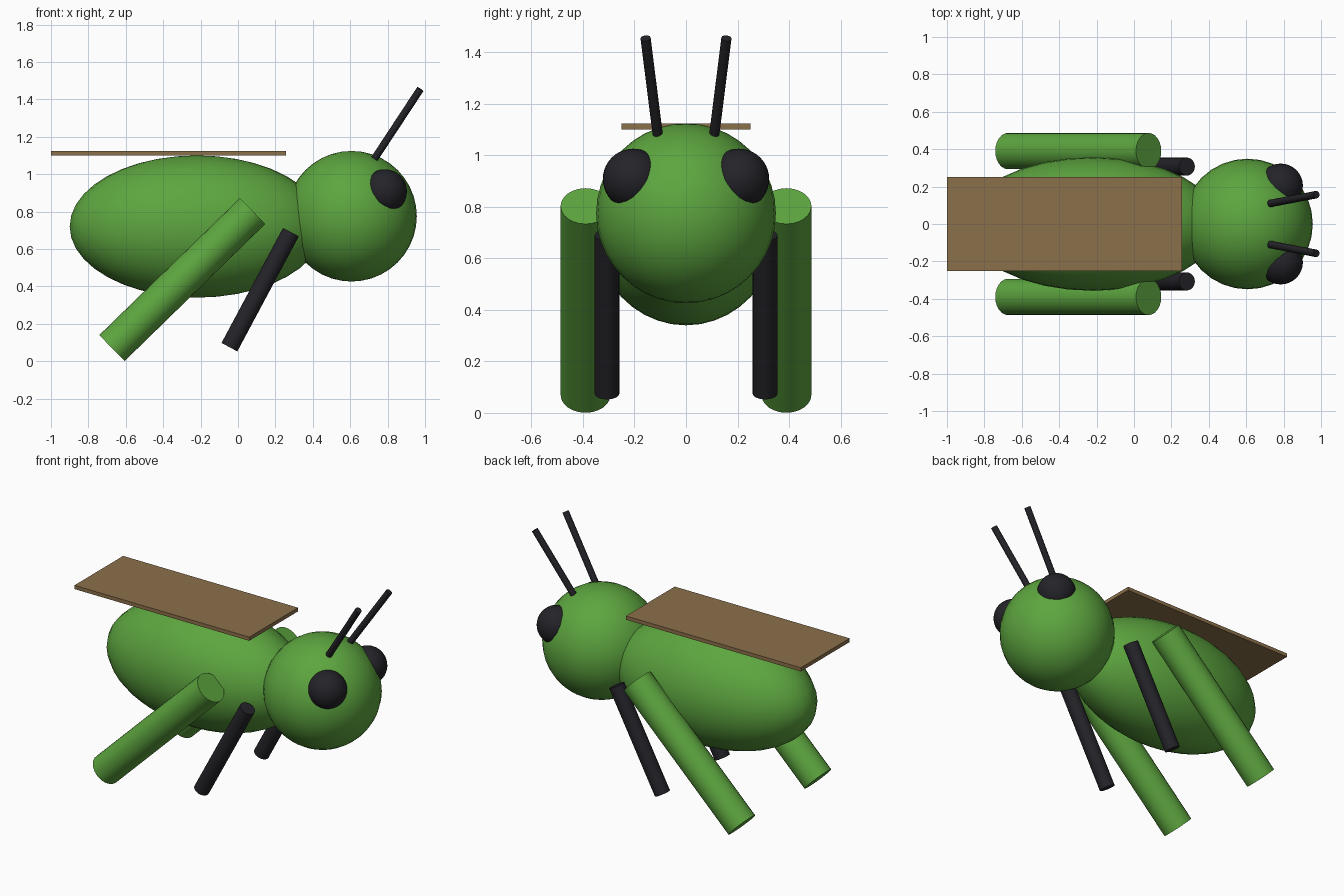
import bpy, math
from mathutils import Vector

if "Cube" in bpy.data.objects:
    bpy.data.objects.remove(bpy.data.objects["Cube"])


def material(name, rgb):
    m = bpy.data.materials.new(name)
    m.diffuse_color = (*rgb, 1)
    m.use_nodes = True
    m.node_tree.nodes["Principled BSDF"].inputs["Base Color"].default_value = m.diffuse_color
    return m


GREEN = material("green", (0.11, 0.38, 0.05))
BLACK = material("black", (0.017, 0.017, 0.022))
BROWN = material("brown", (0.26, 0.16, 0.07))


def finish(name, mat, angle=None):
    ob = bpy.context.object
    ob.name = name
    ob.data.materials.append(mat)
    if angle is not None:
        bpy.ops.object.shade_smooth_by_angle(angle=math.radians(angle))
    return ob


def ball(name, centre, radii, mat):
    # Poles lie along the x axis of the insect
    bpy.ops.mesh.primitive_uv_sphere_add(segments=32, ring_count=20, radius=1, location=centre)
    bpy.context.object.scale = radii
    bpy.ops.object.transform_apply(location=False, rotation=False, scale=True)
    return finish(name, mat, 40)


def rod(name, a, b, r, mat, sides=24):
    a, b = Vector(a), Vector(b)
    bpy.ops.mesh.primitive_cylinder_add(vertices=sides, radius=r, depth=(b - a).length,
                                        location=(a + b) / 2)
    bpy.context.object.rotation_euler = (b - a).to_track_quat('Z', 'Y').to_euler()
    return finish(name, mat, 40)


# Body and head
ball("body", (-0.22, 0, 0.72), (0.68, 0.357, 0.38), GREEN)
ball("head", (0.607, 0, 0.775), (0.349, 0.349, 0.349), GREEN)

# Folded wing plate
bpy.ops.mesh.primitive_cube_add(size=1, location=(-0.372, 0, 1.112))
bpy.context.object.scale = (1.256, 0.5, 0.024)
bpy.ops.object.transform_apply(location=False, rotation=False, scale=True)
finish("wing", BROWN)

# Paired parts on both sides
for s, side in ((-1, "right"), (1, "left")):
    ball(f"eye_{side}", (0.785, s * 0.205, 0.908), (0.118,) * 3, BLACK)
    rod(f"antenna_{side}", (0.73, s * 0.11, 1.083), (0.975, s * 0.157, 1.455), 0.02, BLACK, 16)
    rod(f"hind_leg_{side}", (-0.674, s * 0.39, 0.07), (0.078, s * 0.39, 0.803), 0.097, GREEN)
    rod(f"front_leg_{side}", (-0.046, s * 0.307, 0.075), (0.283, s * 0.307, 0.69), 0.048, BLACK)
